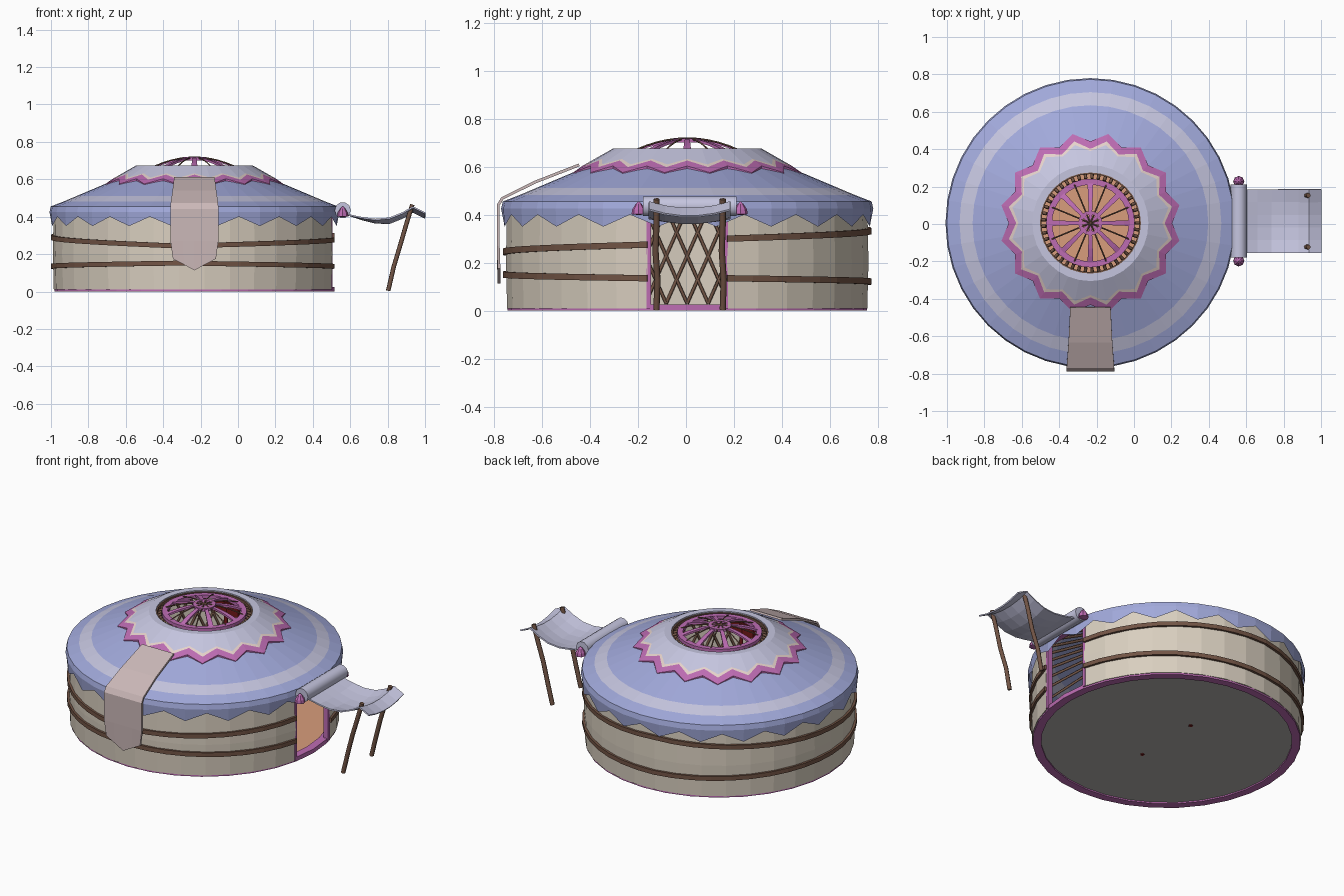
import bpy, bmesh, math
from math import cos, sin, pi, radians

if "Cube" in bpy.data.objects:
    bpy.data.objects.remove(bpy.data.objects["Cube"])

CX, CY = -0.233, 0.005          # centre of the round tent
COL = dict(blue=(.36, .40, .71), lav=(.56, .56, .74), cream=(.69, .62, .52), brown=(.17, .09, .06),
           pink=(.51, .15, .45), orange=(.69, .34, .20), flap=(.60, .48, .48), red=(.17, .01, .01),
           peach=(.79, .65, .60), grey=(.45, .44, .42))
MATS = {}


def mat(c):
    if c not in MATS:
        MATS[c] = bpy.data.materials.new(c)
        MATS[c].diffuse_color = (*COL[c], 1)
    return MATS[c]


def grid(name, rows, cols, wrap_u=False, wrap_v=False):
    """Skin rows of points; cols = colour of each strip between rows (or one colour)."""
    nr, nc = len(rows), len(rows[0])
    strips = nr if wrap_v else nr - 1
    if isinstance(cols, str):
        cols = [cols] * strips
    names = list(dict.fromkeys(cols))
    bm = bmesh.new()
    v = [[bm.verts.new(p) for p in r] for r in rows]
    for i in range(strips):
        for j in range(nc if wrap_u else nc - 1):
            a, b = (i + 1) % nr, (j + 1) % nc
            f = bm.faces.new((v[i][j], v[i][b], v[a][b], v[a][j]))
            f.material_index = names.index(cols[i])
    if wrap_v and not wrap_u:   # close the ends of a partial ring
        bm.faces.new([r[0] for r in v])
        bm.faces.new([r[-1] for r in reversed(v)])
    if wrap_v:
        bmesh.ops.recalc_face_normals(bm, faces=bm.faces)
    me = bpy.data.meshes.new(name)
    bm.to_mesh(me)
    bm.free()
    for c in names:
        me.materials.append(mat(c))
    ob = bpy.data.objects.new(name, me)
    bpy.context.collection.objects.link(ob)
    return ob


def pol(r, a, z):
    return (CX + r * cos(a), CY + r * sin(a), z)


def ring(name, prof, n, cols, closed=False, a0=0, a1=360):
    """Lathe a profile; entries are (r, z) or a function of the index giving (r, z)."""
    full = a1 - a0 == 360
    rows = []
    for p in prof:
        row = []
        for j in range(n if full else n + 1):
            r, z = p(j) if callable(p) else p
            row.append(pol(r, radians(a0 + (a1 - a0) * j / n), z))
        rows.append(row)
    return grid(name, rows, cols, full, closed)


def tubes(name, paths, rad, col, res=0):
    cu = bpy.data.curves.new(name, 'CURVE')
    cu.dimensions = '3D'
    cu.bevel_depth, cu.bevel_resolution, cu.use_fill_caps = rad, res, True
    for path in paths:
        s = cu.splines.new('POLY')
        s.points.add(len(path) - 1)
        for pt, p in zip(s.points, path):
            pt.co = (*p, 1)
    cu.materials.append(mat(col))
    ob = bpy.data.objects.new(name, cu)
    bpy.context.collection.objects.link(ob)


def box(name, c, size, col):
    x, y, z = [s / 2 for s in size]
    sq = [(-x, -y), (x, -y), (x, y), (-x, y)]
    ob = grid(name, [[(0, 0, -z)] * 4] + [[(a, b, h) for a, b in sq] for h in (-z, z)] + [[(0, 0, z)] * 4],
              col, True)
    ob.location = c


# Floor, base ring and felt wall with the door gap on +x
ring("floor", [(.72, .015), (.001, .015)], 32, "orange")
ring("floor_underside", [(.001, .008), (.72, .008)], 32, "grey")
ring("base_ring", [(.70, 0), (.748, 0), (.748, .025), (.70, .025)], 32, "pink", True)
GAP = 12.6
ring("felt_wall", [(.752, .01), (.757, .2), (.752, .46), (.735, .46), (.735, .01)], 32, "cream", True, GAP, 360 - GAP)

# Door frame
for s in (-1, 1):
    box("door_jamb", (CX + .722, CY + s * .16, .225), (.03, .02, .43), "pink")
box("door_lintel", (CX + .722, CY, .435), (.03, .33, .025), "pink")

# Lattice inside the wall
lattice = []
for k in range(52):
    for s in (-1, 1):
        pts = [(radians(k * 360 / 52 + s * t * 14), .03 + .4 * t) for t in (0, .5, 1)]
        if all(abs((math.degrees(a) + 180) % 360 - 180) > GAP + 1 for a, _ in pts):
            lattice.append([pol(.727, a, z) for a, z in pts])
tubes("wall_lattice", lattice, .007, "brown")


# Two wrapped wall straps that drift in height around the tent
def strap(name, hs):
    def height(j):
        t = j / 40 * 4
        i = min(int(t), 3)
        return hs[i] + (hs[i + 1] - hs[i]) * (t - i)
    prof = [lambda j, r=r, d=d: (r, height(j) + d)
            for r, d in ((.75, -.013), (.768, -.013), (.768, .013), (.75, .013))]
    ring(name, prof, 40, "brown", True, GAP, 360 - GAP)


strap("upper_strap", (.30, .335, .29, .243, .275))
strap("lower_strap", (.135, .12, .135, .152, .135))


# Roof with its light band and zigzag valance
def roof_z(r):
    return .65 - (r - .30) * .422


ring("roof", [lambda j: (.77, .35 if j % 2 else .40), (.775, .425), (.768, .455), (.70, roof_z(.70)),
              (.63, roof_z(.63)), (.27, roof_z(.27))], 40, ["blue", "blue", "blue", "lav", "blue"])
tubes("rafters", [[pol(.73, radians(a), .435), pol(.238, radians(a), .655)] for a in range(0, 360, 8)],
      .009, "brown")


# Star-edged crown cover
def star(tip, valley, lift=0):
    def f(j):
        r = tip if j % 2 else valley
        return r, .675 - (r - .31) * .57 + lift
    return f


ring("crown_cover", [star(.485, .437, -.012), star(.485, .437), star(.445, .397), star(.425, .385), (.31, .675),
                     (.27, .675), (.27, .655)], 32, ["pink", "pink", "peach", "lav", "lav", "lav"])

# Crown wheel: rims, domed spokes, hub
ring("crown_rim", [(.205, .655), (.237, .655), (.237, .675), (.205, .675)], 32, "pink", True)
ring("crown_outer_rim", [(.262, .645), (.272, .645), (.272, .668), (.262, .668)], 32, "brown", True)
ring("crown_hub", [(.045, .70), (.065, .70), (.065, .718), (.045, .718)], 16, "pink", True)
for k in range(8):
    a = k * pi / 4
    rows = []
    for t in range(6):
        r = .225 * (1 - t / 5)
        z = .67 + .047 * (1 - (r / .225) ** 2)
        w = .016 - .009 * t / 5
        x, y, _ = pol(r, a, 0)
        rows.append([(x - s * w * sin(a), y + s * w * cos(a), z + h)
                     for s, h in ((-1, -.012), (1, -.012), (1, 0), (-1, 0))])
    grid("crown_spoke", rows, "pink", True)
arches = []
for k in range(4):
    a = k * pi / 4 + pi / 8
    arches.append([pol(.23 * u / 5, a, .67 + .048 * (1 - (u / 5) ** 2)) for u in range(-5, 6)])
tubes("crown_arches", arches, .004, "brown")

# Pair of inner posts carrying the crown
for s in (-1, 1):
    tubes("crown_post", [[(CX, CY + s * .21, .004), (CX, CY + s * .21, .64)]], .012, "red", 1)
    box("post_head", (CX, CY + s * .215, .61), (.17, .02, .075), "red")

# Front flap draped from the crown cover down over the wall
flap = [(-.445, .607, .108), (-.63, .535, .117), (-.765, .468, .127), (-.782, .44, .128), (-.782, .27, .128),
        (-.779, .19, .115)]
rows = [[(CX + u * w, y, z - (.045 * (1 - abs(u)) if i == 5 else 0)) for u in (-1, -.5, 0, .5, 1)]
        for i, (y, z, w) in enumerate(flap)]
rows[-1] = [(CX + u * .115, -.779, z) for u, z in ((-1, .175), (-.5, .145), (0, .113), (.5, .145), (1, .175))]
ob = grid("front_flap", rows, "flap")
m = ob.modifiers.new("thick", 'SOLIDIFY')
m.thickness, m.offset = .012, 0

# Rolled door cover with tassel ends
YC = .015
tubes("door_roll", [[(.56, YC - .195, .435), (.56, YC + .195, .435)]], .043, "lav", 3)
for s in (-1, 1):
    y = YC + s * .212
    rows = [[(.56 + r * cos(k * pi / 4), y + r * sin(k * pi / 4), z) for k in range(8)]
            for r, z in ((.001, .398), (.03, .402), (.027, .422), (.012, .445), (.001, .455))]
    grid("roll_tassel", rows, "pink", True)

# Sagging awning sheet and its two bent poles
sheet = [(.59, .41), (.66, .395), (.735, .385), (.81, .392), (.88, .42), (.935, .452), (1.0, .42)]
rows = [[(x, YC + u * .17, z - (.028 * (1 - u * u) * min(1, i / 3))) for u in (-1, -.6, -.2, .2, .6, 1)]
        for i, (x, z) in enumerate(sheet)]
ob = grid("awning", rows, "lav")
m = ob.modifiers.new("thick", 'SOLIDIFY')
m.thickness, m.offset = .008, 0
for s in (-1, 1):
    y = YC + s * .138
    tubes("awning_pole", [[(.803, y, .004), (.832, y + .004, .13), (.868, y - .004, .25), (.90, y, .36),
                           (.932, y, .465)]], .013, "brown", 1)

for m in bpy.data.materials:
    if m.users and not m.is_grease_pencil:
        m.use_nodes = True
        m.node_tree.nodes["Principled BSDF"].inputs["Base Color"].default_value = m.diffuse_color
